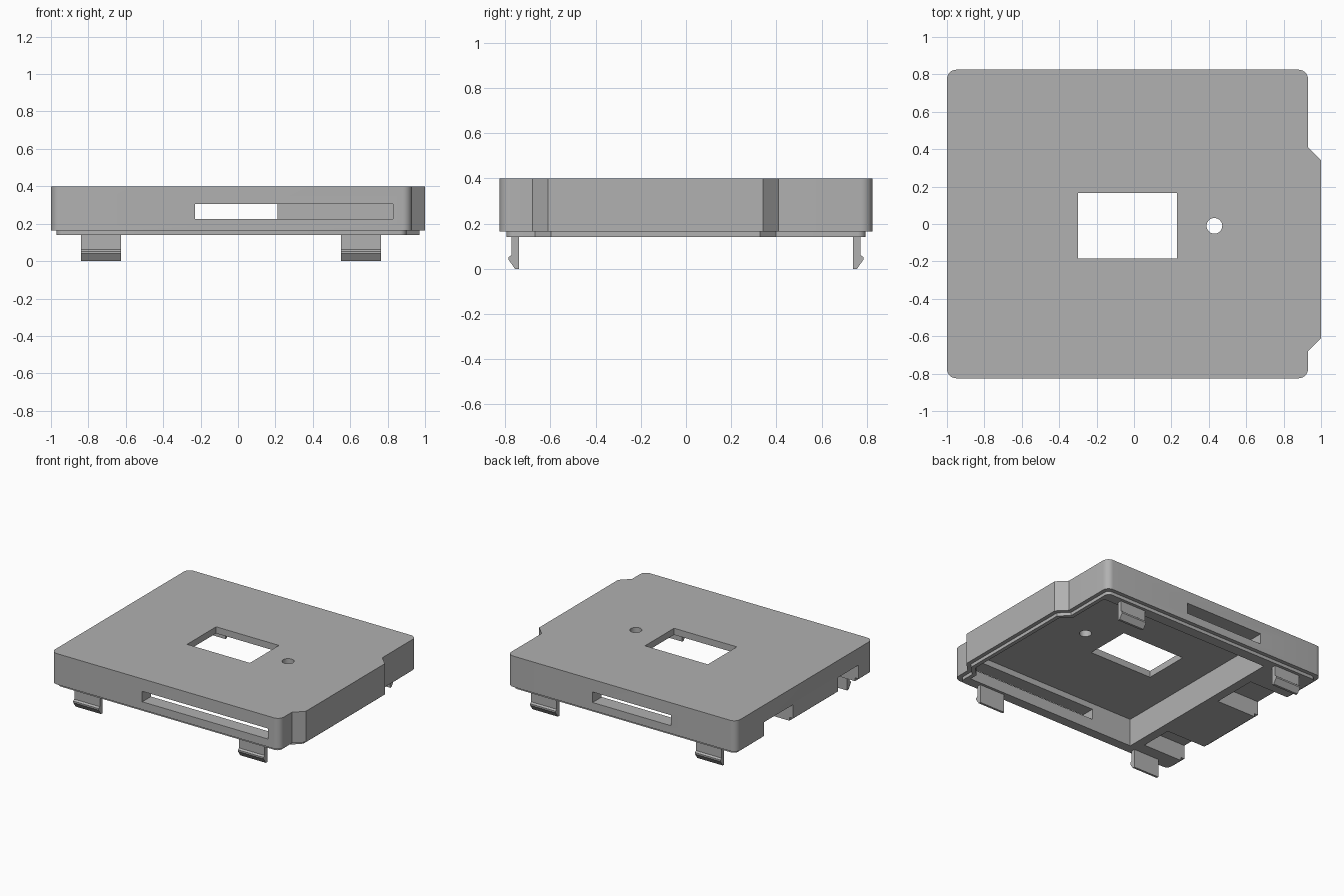
import bpy
import bmesh
import math
from mathutils import Vector

old = bpy.data.objects.get("Cube")
if old:
    bpy.data.objects.remove(old, do_unlink=True)

grey = bpy.data.materials.new("plain grey")
grey.use_nodes = True
colour = (0.44, 0.44, 0.44, 1)
grey.diffuse_color = colour
grey.node_tree.nodes["Principled BSDF"].inputs["Base Color"].default_value = colour


def prism(name, points, offset, depth):
    """Solid made by sweeping a closed 3D outline along an axis vector."""
    bm = bmesh.new()
    face = bm.faces.new([bm.verts.new(Vector(p) + Vector(offset)) for p in points])
    swept = bmesh.ops.extrude_face_region(bm, geom=[face])["geom"]
    moved = [v for v in swept if isinstance(v, bmesh.types.BMVert)]
    bmesh.ops.translate(bm, verts=moved, vec=depth)
    bmesh.ops.recalc_face_normals(bm, faces=bm.faces)
    mesh = bpy.data.meshes.new(name)
    bm.to_mesh(mesh)
    bm.free()
    mesh.materials.append(grey)
    obj = bpy.data.objects.new(name, mesh)
    bpy.context.collection.objects.link(obj)
    return obj


def slab(name, outline, z0, z1):
    return prism(name, [(x, y, 0) for x, y in outline], (0, 0, z0), (0, 0, z1 - z0))


def block(name, x0, x1, y0, y1, z0, z1):
    return slab(name, [(x0, y0), (x1, y0), (x1, y1), (x0, y1)], z0, z1)


def combine(target, tool, operation):
    mod = target.modifiers.new(operation, 'BOOLEAN')
    mod.operation = operation
    mod.solver = 'EXACT'
    mod.object = tool
    bpy.context.view_layer.objects.active = target
    bpy.ops.object.modifier_apply(modifier=mod.name)
    bpy.data.objects.remove(tool, do_unlink=True)


def arc(cx, cy, radius, start, sweep=90, steps=8):
    return [(cx + radius * math.cos(math.radians(start + sweep * i / steps)),
             cy + radius * math.sin(math.radians(start + sweep * i / steps)))
            for i in range(steps + 1)]


def case_outline(inset):
    """Rounded case outline with a shallow bevelled bulge on the +x side."""
    r = 0.05 - inset / 2
    left, side, bulge, end = -1 + inset, 0.93 - inset, 1 - inset, 0.825 - inset
    shift = inset * 0.414
    return (arc(left + r, -end + r, r, 180)
            + arc(side - r, -end + r, r, 270)
            + [(side, -0.68 + shift), (bulge, -0.61 + shift),
               (bulge, 0.34 - shift), (side, 0.41 - shift)]
            + arc(side - r, end - r, r, 0)
            + arc(left + r, end - r, r, 90))


# Outer case with a stepped lip below it
case = slab("case", case_outline(0), 0.165, 0.4)
combine(case, slab("lip", case_outline(0.03), 0.14, 0.3), 'UNION')

# Underside cavity, following the bulge
cavity = [(-0.57, -0.72), (0.87, -0.72), (0.87, -0.655), (0.94, -0.585),
          (0.94, 0.315), (0.87, 0.385), (0.87, 0.715), (-0.57, 0.715)]
combine(case, slab("cavity", cavity, 0, 0.35), 'DIFFERENCE')

# Window, side slots and the two notches under the -x wall
openings = [
    ("window", -0.3, 0.23, -0.185, 0.165, 0.2, 0.5),
    ("front_slot", -0.23, 0.83, -1, -0.65, 0.225, 0.305),
    ("back_slot", -0.45, 0.21, 0.65, 1, 0.225, 0.305),
    ("notch_back", -1.1, -0.64, 0.14, 0.49, 0, 0.27),
    ("notch_front", -1.1, -0.64, -0.65, -0.4, 0, 0.27),
]
for name, *size in openings:
    combine(case, block(name, *size), 'DIFFERENCE')

# Round hole beside the window
combine(case, slab("hole", arc(0.43, -0.01, 0.042, 0, 348.75, 31), 0.2, 0.5), 'DIFFERENCE')

# Four snap clips with outward hooks
hook = [(0.74, 0), (0.757, 0), (0.785, 0.04), (0.785, 0.052),
        (0.772, 0.062), (0.772, 0.16), (0.74, 0.16)]
clips = []
for end, side in (("front", -1), ("back", 1)):
    for hand, x in (("right", -0.84), ("left", 0.55)):
        profile = [(0, side * y, z) for y, z in hook]
        clips.append(prism(f"{end}_{hand}_clip", profile, (x, 0, 0), (0.215, 0, 0)))

# Smooth rounded corners, sharp edges kept
bpy.ops.object.select_all(action='DESELECT')
for obj in [case] + clips:
    obj.select_set(True)
bpy.context.view_layer.objects.active = case
bpy.ops.object.shade_smooth_by_angle(angle=math.radians(25))
